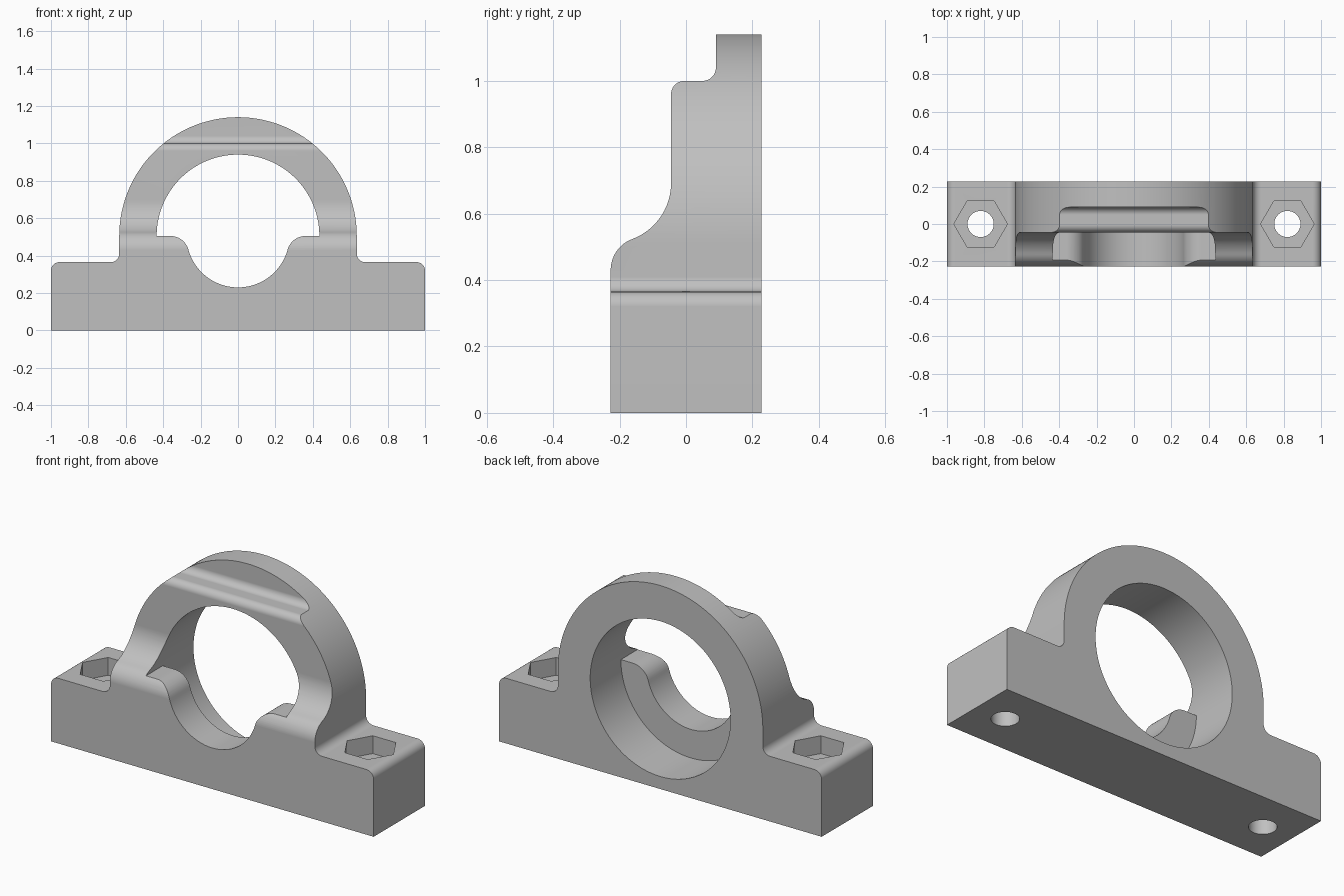
import bpy, bmesh
from math import cos, sin, radians, degrees, atan2, sqrt

if "Cube" in bpy.data.objects:
    bpy.data.objects.remove(bpy.data.objects["Cube"], do_unlink=True)

DEPTH = 0.227       # half depth of the block
AXIS_Z = 0.505      # height of the bore axis
OUTER, BORE, LIP = 0.635, 0.435, 0.275
BASE_TOP, ROUND = 0.365, 0.045
FACE_Y = -0.045     # front plane of the upper ring and rear of the lip


def arc(cx, cy, r, start, end, steps=12):
    angles = [radians(start + (end - start) * i / steps) for i in range(steps + 1)]
    return [(cx + r * cos(a), cy + r * sin(a)) for a in angles]


def mirrored(half):
    return half + [(-x, z) for x, z in reversed(half) if abs(x) > 1e-6]


def prism(name, points, axis, low, high):
    place = {"x": lambda a, b: (low, a, b),
             "y": lambda a, b: (a, low, b),
             "z": lambda a, b: (a, b, low)}[axis]
    offset = [(high - low) * (axis == k) for k in "xyz"]
    bm = bmesh.new()
    face = bm.faces.new([bm.verts.new(place(a, b)) for a, b in points])
    new = bmesh.ops.extrude_face_region(bm, geom=[face])["geom"]
    bmesh.ops.translate(bm, vec=offset,
                        verts=[v for v in new if isinstance(v, bmesh.types.BMVert)])
    bmesh.ops.recalc_face_normals(bm, faces=bm.faces)
    mesh = bpy.data.meshes.new(name)
    bm.to_mesh(mesh)
    bm.free()
    obj = bpy.data.objects.new(name, mesh)
    bpy.context.collection.objects.link(obj)
    return obj


def combine(target, tool, operation):
    mod = target.modifiers.new(tool.name, "BOOLEAN")
    mod.operation, mod.solver, mod.object = operation, "EXACT", tool
    tool.hide_render = True
    bpy.context.view_layer.objects.active = target
    bpy.ops.object.modifier_apply(modifier=mod.name)
    bpy.data.objects.remove(tool, do_unlink=True)


# Front outline: base with rounded shoulders rising into the ring
outline = ([(1, 0)]
           + arc(1 - ROUND, BASE_TOP - ROUND, ROUND, 0, 90)
           + arc(OUTER + ROUND, BASE_TOP + ROUND, ROUND, 270, 180)
           + arc(0, AXIS_Z, OUTER, 0, 90, 48))
body = prism("bearing_housing", mirrored(outline), "y", -0.4, DEPTH)

# Side profile: swept front and stepped top
nose, sweep = 0.1, 0.18
nose_y, nose_z = nose - DEPTH, 0.43
sweep_y = FACE_Y - sweep
sweep_z = nose_z + sqrt((nose + sweep) ** 2 - (sweep_y - nose_y) ** 2)
turn = degrees(atan2(sweep_z - nose_z, sweep_y - nose_y))
side = ([(0.4, -0.2), (-DEPTH, -0.2)]
        + arc(nose_y, nose_z, nose, 180, turn)
        + arc(sweep_y, sweep_z, sweep, turn - 180, 0, 20)[1:]
        + arc(FACE_Y + 0.04, 0.96, 0.04, 180, 90)
        + arc(0.05, 1.04, 0.04, 270, 360)
        + [(0.09, 1.3), (0.4, 1.3)])
combine(body, prism("side_profile", side, "x", -1.2, 1.2), "INTERSECT")

# Front opening: full bore above the axis, narrower round lip below
soft = 0.1
soft_x = sqrt((LIP + soft) ** 2 - soft ** 2)
tilt = degrees(atan2(soft, soft_x))
opening = (arc(0, AXIS_Z, LIP, -90, -tilt, 32)
           + arc(soft_x, AXIS_Z - soft, soft, 180 - tilt, 90)[1:]
           + arc(0, AXIS_Z, BORE, 0, 90, 40))
combine(body, prism("front_opening", mirrored(opening), "y", -0.6, 0.6), "DIFFERENCE")

# Lower half of the bore, stopping at the lip
seat = arc(0, AXIS_Z, BORE, -90, 0, 40) + [(0.3, 0.7)]
combine(body, prism("bore_seat", mirrored(seat), "y", FACE_Y, 0.6), "DIFFERENCE")

# Bolt holes with hexagonal nut pockets
for x in (-0.82, 0.82):
    hole = arc(x, 0, 0.07, 0, 360, 40)[:-1]
    pocket = arc(x, 0, 0.143, 0, 360, 6)[:-1]
    combine(body, prism("bolt_hole", hole, "z", -0.2, 0.6), "DIFFERENCE")
    combine(body, prism("nut_pocket", pocket, "z", BASE_TOP - 0.1, 0.6), "DIFFERENCE")

# Plain grey finish
grey = bpy.data.materials.new("plain_grey")
grey.use_nodes = True
colour = (0.53, 0.53, 0.53, 1)
grey.diffuse_color = colour
grey.node_tree.nodes["Principled BSDF"].inputs["Base Color"].default_value = colour
body.data.materials.clear()
body.data.materials.append(grey)
for poly in body.data.polygons:
    poly.material_index = 0

# Smooth curves, crisp edges and flat faces
bpy.ops.object.select_all(action="DESELECT")
body.select_set(True)
bpy.context.view_layer.objects.active = body
bpy.ops.object.shade_smooth_by_angle(angle=radians(30))
body.modifiers.new("flat_faces", "WEIGHTED_NORMAL").keep_sharp = True
